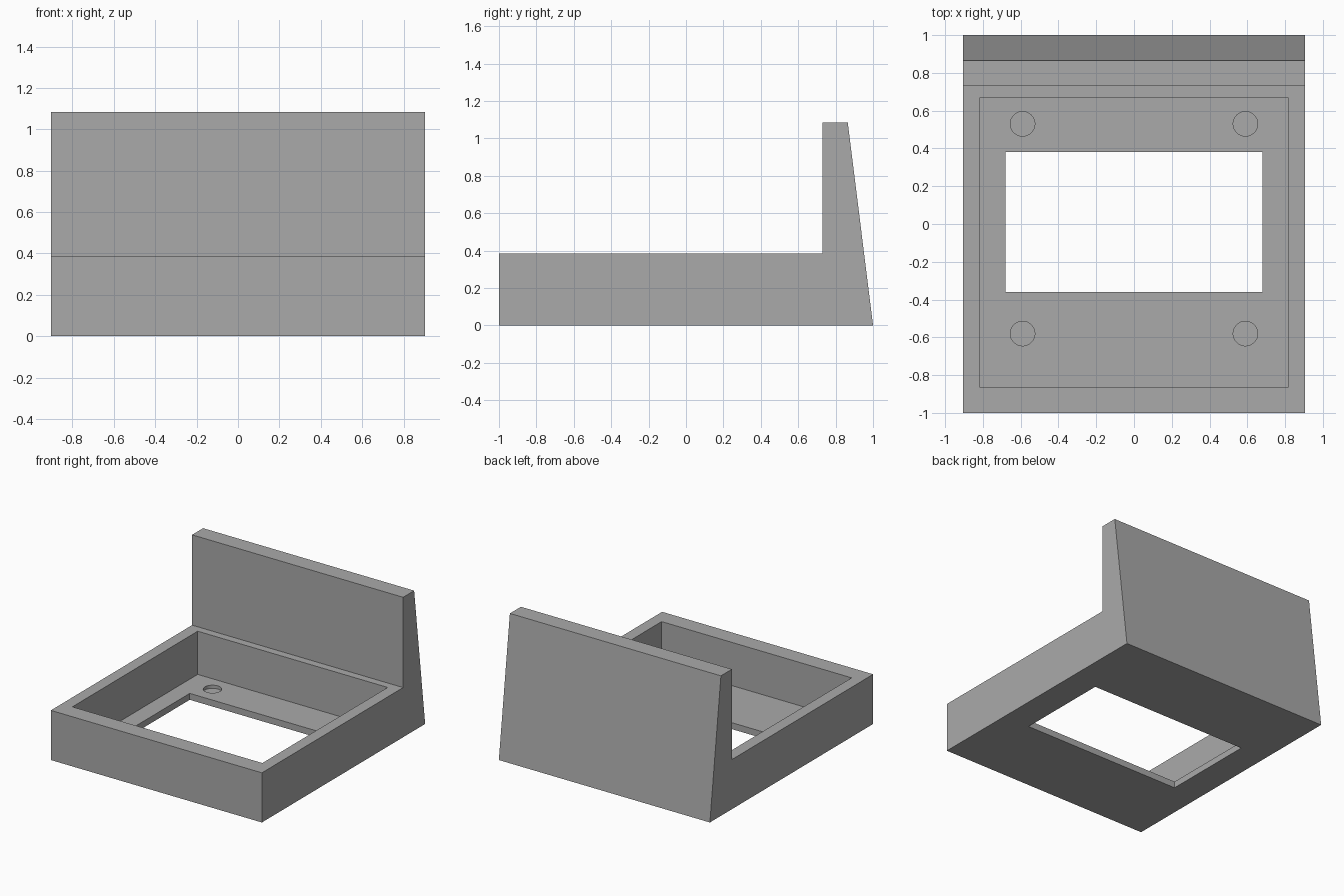
import bpy
import bmesh

default = bpy.data.objects.get("Cube")
if default:
    bpy.data.objects.remove(default, do_unlink=True)

RIM, FLOOR, TOP = 0.385, 0.05, 1.085

grey = bpy.data.materials.new("mid grey")
grey.use_nodes = True
colour = (0.4, 0.4, 0.4, 1)
grey.diffuse_color = colour
grey.node_tree.nodes["Principled BSDF"].inputs["Base Color"].default_value = colour


def add_object(name, bm):
    bmesh.ops.recalc_face_normals(bm, faces=bm.faces)
    mesh = bpy.data.meshes.new(name)
    bm.to_mesh(mesh)
    bm.free()
    mesh.materials.append(grey)
    obj = bpy.data.objects.new(name, mesh)
    bpy.context.collection.objects.link(obj)
    return obj


def prism(name, outline, axis, start, end):
    """Extrude a 2D outline along x (outline is y, z) or z (outline is x, y)."""
    bm = bmesh.new()
    place = (lambda a, b: (start, a, b)) if axis == "x" else (lambda a, b: (a, b, start))
    face = bm.faces.new([bm.verts.new(place(a, b)) for a, b in outline])
    moved = bmesh.ops.extrude_face_region(bm, geom=[face])["geom"]
    shift = (end - start, 0, 0) if axis == "x" else (0, 0, end - start)
    verts = [v for v in moved if isinstance(v, bmesh.types.BMVert)]
    bmesh.ops.translate(bm, vec=shift, verts=verts)
    return add_object(name, bm)


def rectangle(half_x, front, back):
    return [(-half_x, front), (half_x, front), (half_x, back), (-half_x, back)]


def cut(target, cutter):
    cutter.hide_render = True
    mod = target.modifiers.new("cut", "BOOLEAN")
    mod.operation = "DIFFERENCE"
    mod.solver = "EXACT"
    mod.object = cutter
    bpy.context.view_layer.objects.active = target
    bpy.ops.object.modifier_apply(modifier=mod.name)
    bpy.data.objects.remove(cutter, do_unlink=True)


# Tray with its tapered upright back, as one side profile
side = [(-1, 0), (1, 0), (0.865, TOP), (0.73, TOP), (0.73, RIM), (-1, RIM)]
body = prism("tray_with_back", side, "x", -0.905, 0.905)

# Open pocket and the window through its floor
cut(body, prism("pocket_cutter", rectangle(0.815, -0.865, 0.67), "z", FLOOR, 0.6))
cut(body, prism("window_cutter", rectangle(0.68, -0.36, 0.38), "z", -0.1, 0.2))

# Shallow round sockets in the floor corners
for x in (-0.59, 0.59):
    for y in (-0.58, 0.53):
        bm = bmesh.new()
        bmesh.ops.create_cone(bm, cap_ends=True, segments=48,
                              radius1=0.065, radius2=0.065, depth=0.1)
        bmesh.ops.translate(bm, vec=(x, y, FLOOR + 0.025), verts=bm.verts)
        cut(body, add_object("socket_cutter", bm))

# Smooth socket walls, crisp edges elsewhere
body.select_set(True)
bpy.context.view_layer.objects.active = body
bpy.ops.object.shade_smooth_by_angle()
